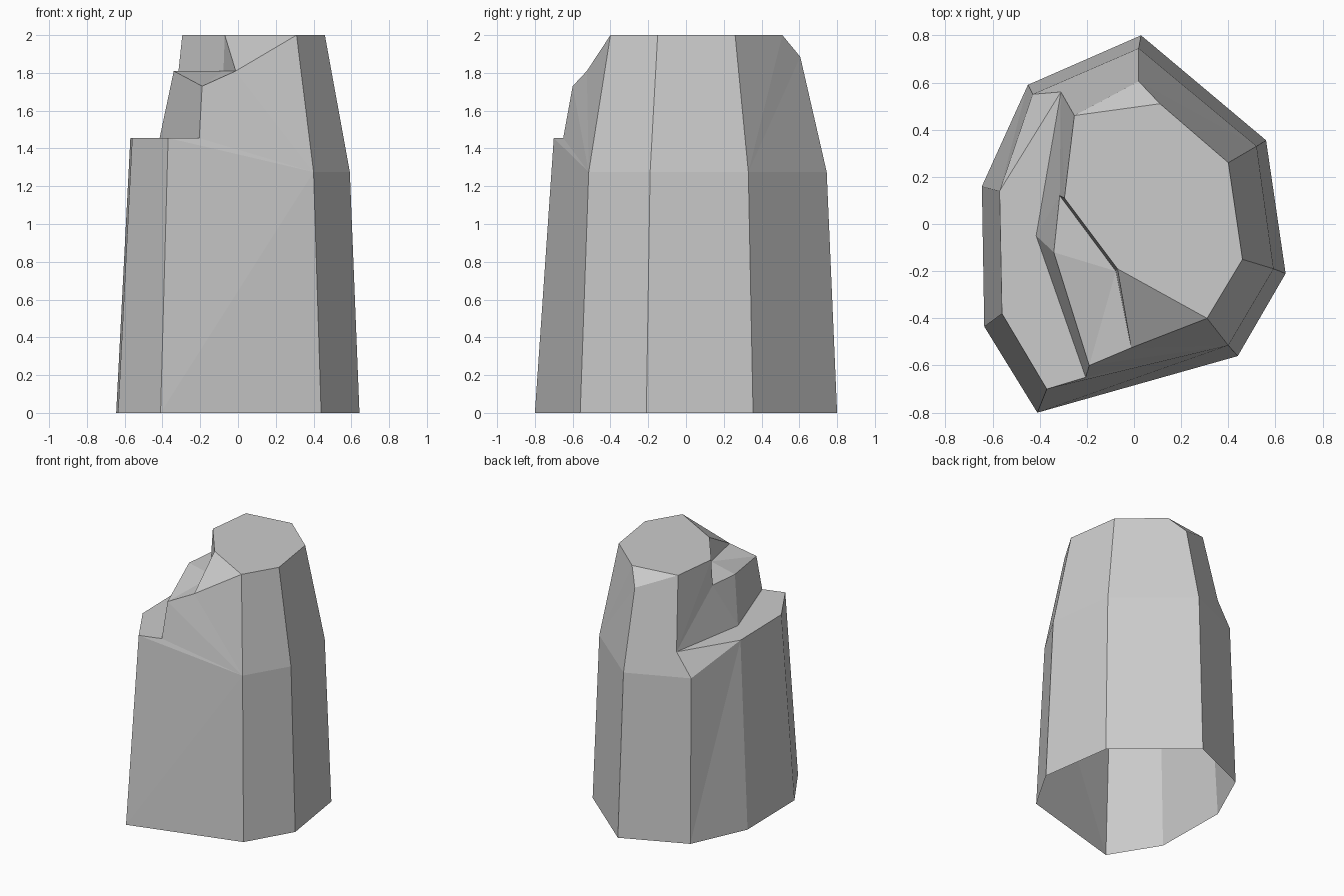
import bpy, bmesh

if "Cube" in bpy.data.objects:
    bpy.data.objects.remove(bpy.data.objects["Cube"])

bm = bmesh.new()


def ring(points, z):
    """Add points at height z; a third coordinate overrides the height."""
    return [bm.verts.new((p[0], p[1], p[2] if len(p) > 2 else z)) for p in points]


def facets(*polys):
    for poly in polys:
        bm.faces.new(poly)


# Rings of the pillar, counter-clockwise from the front right corner
base = ring([(.44, -.56), (.643, -.21), (.56, .355), (.03, .80),
             (-.45, .59), (-.645, .16), (-.635, -.435), (-.41, -.80)], 0)
mid = ring([(.40, -.515), (.592, -.19), (.52, .33), (.02, .745), (-.43, .55),
            (-.57, .14, 1.455), (-.56, -.38, 1.455), (-.37, -.70, 1.455)], 1.275)
crown = ring([(.31, -.40), (.46, -.15), (.40, .26), (.11, .51),
              (-.253, .46), (-.295, .11), (-.07, -.19)], 2)

# Corners of the broken-away steps on the left and the chip at the back
step = ring([(-.315, .12), (-.077, -.20), (-.012, -.525),
             (-.19, -.60, 1.73), (-.34, -.12)], 1.81)
ledge = ring([(-.31, .56), (-.415, -.05), (-.205, -.65)], 1.455)
chip = ring([(.02, .605)], 1.885)[0]

c0, c1, c2, c3, c4, c5, c6 = crown
s0, s1, s2, s3, s4 = step
l0, l1, l2 = ledge

# Lower sides, open underneath
for i in range(8):
    j = (i + 1) % 8
    if i in (4, 7):
        a, b, c, d = base[i], base[j], mid[j], mid[i]
        facets((a, b, c), (a, c, d))
    else:
        facets((base[i], base[j], mid[j], mid[i]))

# Upper sides on the right
for i in range(2):
    facets((mid[i], mid[i + 1], crown[i + 1], crown[i]))

# Back, with its chipped corner
facets((mid[2], mid[3], chip), (mid[2], chip, c3), (mid[2], c3, c2),
       (mid[3], mid[4], l0), (mid[3], l0, c4), (mid[3], c4, chip), (chip, c4, c3))

# Upper front
for a, b in ((mid[7], l2), (l2, s3), (s3, s2), (s2, c0)):
    facets((a, mid[0], b))

# Flat crown, ledge and step
facets(crown, (mid[4], mid[5], l0), (mid[5], mid[6], mid[7], l2, l1, l0),
       (s1, s0, s4), (s1, s4, s3), (s1, s3, s2))

# Walls between the levels
facets((l0, s0, l1), (l0, c5, s0), (l0, c4, c5), (l1, s0, s4),
       (l1, s4, s3, l2), (s0, c5, c6, s1), (s1, c6, s2), (c6, c0, s2))

bmesh.ops.recalc_face_normals(bm, faces=bm.faces)
mesh = bpy.data.meshes.new("rock_pillar")
bm.to_mesh(mesh)
bm.free()
bpy.context.collection.objects.link(bpy.data.objects.new("rock_pillar", mesh))
